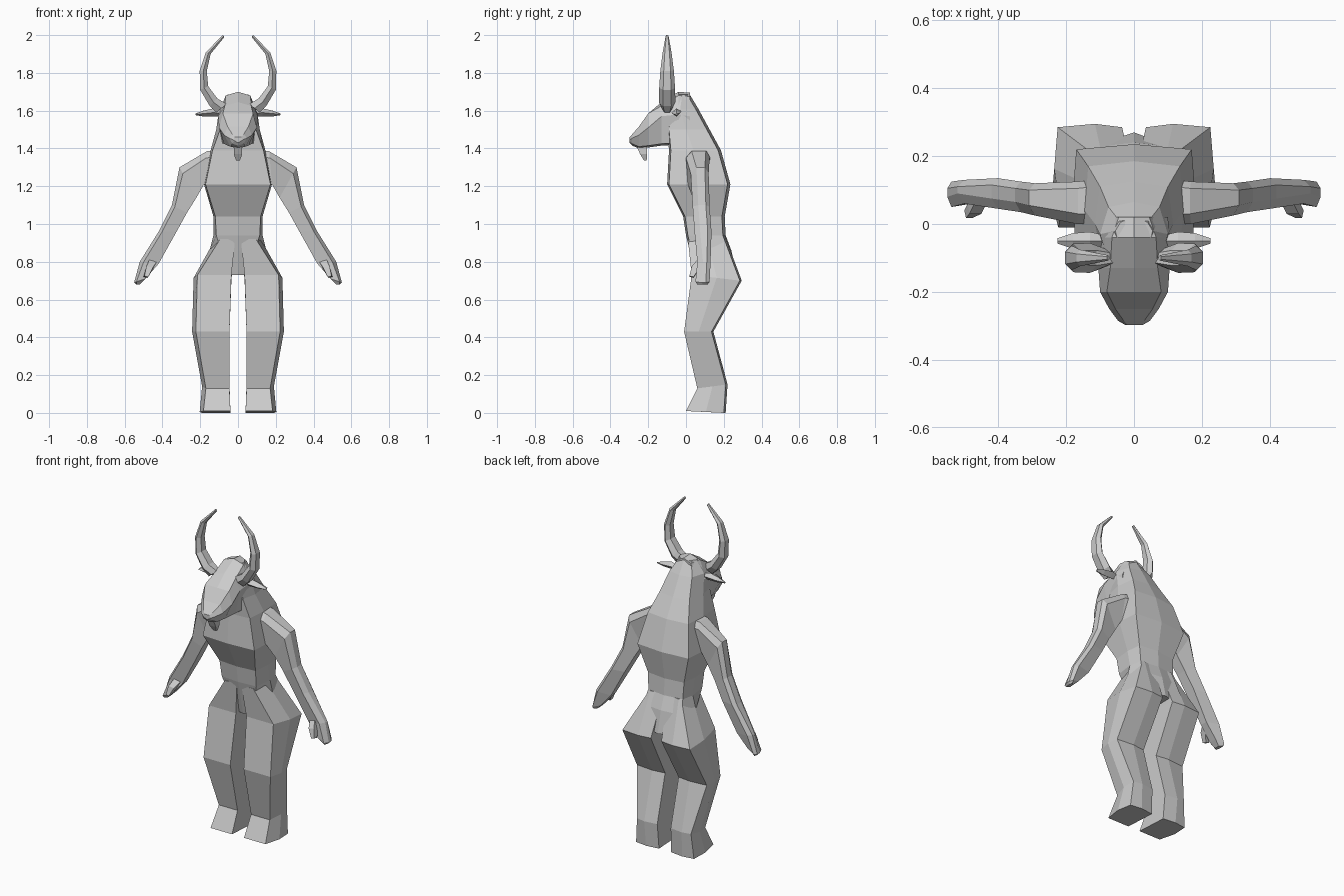
import bpy, bmesh

hide = bpy.data.materials.new("plain_grey")
hide.diffuse_color = (0.6, 0.6, 0.6, 1)


def loft(name, rings, mirror=False):
    """Skin a list of equal-length point rings, capping both ends."""
    bm = bmesh.new()
    vs = [[bm.verts.new(p) for p in r] for r in rings]
    n = len(rings[0])
    for a, b in zip(vs, vs[1:]):
        for i in range(n):
            j = (i + 1) % n
            bm.faces.new((a[i], a[j], b[j], b[i]))
    bm.faces.new(vs[0][::-1])
    bm.faces.new(vs[-1])
    bmesh.ops.recalc_face_normals(bm, faces=bm.faces)
    me = bpy.data.meshes.new(name)
    bm.to_mesh(me)
    bm.free()
    me.materials.append(hide)
    ob = bpy.data.objects.new(name, me)
    bpy.context.collection.objects.link(ob)
    if mirror:
        m = ob.modifiers.new("mirror", 'MIRROR')
        m.use_mirror_merge = False
    return ob


def both(half):
    """Complete a half ring (first and last points on x = 0)."""
    return half + [(-x, y, z) for x, y, z in half[-2:0:-1]]


# Torso, hips and maned neck: z, front y, front half width, side half width,
# side y, back half width, back y
torso = [
    (0.73, 0.05, 0.035, 0.05, 0.15, 0.04, 0.27),
    (0.86, 0.02, 0.09, 0.15, 0.12, 0.13, 0.24),
    (0.94, 0.00, 0.115, 0.13, 0.12, 0.115, 0.21),
    (1.04, -0.015, 0.12, 0.13, 0.10, 0.12, 0.205),
    (1.21, -0.10, 0.172, 0.18, 0.09, 0.17, 0.235),
    (1.39, -0.09, 0.135, 0.145, 0.04, 0.135, 0.185),
    (1.50, -0.10, 0.095, 0.115, 0.00, 0.10, 0.125),
    (1.61, -0.09, 0.085, 0.10, -0.03, 0.075, 0.065),
    (1.685, -0.05, 0.05, 0.055, -0.02, 0.04, 0.02),
]
loft("torso", [both([(0, yf, z), (wf, yf + 0.01, z), (ws, ys, z),
                     (wb, yb - 0.015, z), (0, yb, z)])
               for z, yf, wf, ws, ys, wb, yb in torso])

# Legs: ring corners with the rear a little wider than the front
# (front z, back z, inner x, outer x, front y, back y)
legs = [
    (0.92, 0.94, 0.015, 0.115, 0.01, 0.205),
    (0.73, 0.70, 0.035, 0.235, 0.03, 0.295),
    (0.43, 0.43, 0.045, 0.243, -0.01, 0.145),
    (0.13, 0.15, 0.045, 0.190, 0.06, 0.22),
    (0.01, 0.00, 0.040, 0.203, 0.00, 0.21),
]
loft("leg", [[(a, yf, zf), (b - 0.02, yf, zf),
              (b, yf * 0.5 + yb * 0.5, (zf + zb) / 2),
              (b - 0.01, yb - 0.01, zb), (a + 0.08, yb, zb), (a, yb - 0.01, zb)]
             for zf, zb, a, b, yf, yb in legs], True)

# Arms: outer (x, z), inner (x, z), front y, back y
arms = [
    ((0.12, 1.39), (0.13, 1.21), 0.00, 0.13),
    ((0.165, 1.385), (0.18, 1.21), 0.00, 0.125),
    ((0.31, 1.30), (0.22, 1.14), 0.025, 0.12),
    ((0.35, 1.10), (0.27, 1.06), 0.035, 0.125),
    ((0.42, 0.96), (0.325, 0.96), 0.045, 0.135),
    ((0.52, 0.80), (0.42, 0.79), 0.06, 0.13),
    ((0.55, 0.69), (0.49, 0.71), 0.05, 0.125),
    ((0.54, 0.68), (0.52, 0.68), 0.06, 0.115),
]
rings = []
for (ox, oz), (ix, iz), yf, yb in arms:
    mx, mz = (ox * 0.8 + ix * 0.2), (oz * 0.8 + iz * 0.2)
    rings.append([(mx, yf, mz), (ox, yf + 0.03, oz), (ox, yb - 0.02, oz),
                  (mx, yb, mz), (ix, yb - 0.015, iz), (ix, yf + 0.01, iz)])
loft("arm", rings, True)

# Thumbs
loft("thumb", [
    [(0.43, 0.07, 0.80), (0.47, 0.06, 0.81), (0.48, 0.10, 0.79), (0.44, 0.10, 0.78)],
    [(0.45, 0.03, 0.77), (0.485, 0.03, 0.775), (0.49, 0.06, 0.75), (0.46, 0.06, 0.745)],
    [(0.475, 0.018, 0.72), (0.495, 0.018, 0.725), (0.50, 0.04, 0.72), (0.48, 0.04, 0.715)],
], True)

# Head, lofted from crown to nose: y, top z, top half width,
# cheek half width, cheek z, jaw half width, jaw z
head = [
    (0.02, 1.695, 0.045, 0.10, 1.57, 0.09, 1.45),
    (-0.04, 1.70, 0.065, 0.105, 1.58, 0.09, 1.42),
    (-0.13, 1.645, 0.07, 0.105, 1.57, 0.075, 1.415),
    (-0.20, 1.585, 0.08, 0.100, 1.51, 0.055, 1.405),
    (-0.25, 1.515, 0.055, 0.073, 1.47, 0.04, 1.40),
    (-0.285, 1.475, 0.03, 0.047, 1.455, 0.03, 1.415),
    (-0.298, 1.46, 0.018, 0.025, 1.445, 0.018, 1.43),
]
loft("head", [both([(0, y, zt), (wt, y, zt - 0.02 * (y > -0.2)), (wc, y, zc),
                    (wj, y, zj + 0.01), (0, y, zj)])
              for y, zt, wt, wc, zc, wj, zj in head])

# Chin beard
loft("beard", [[(-w, y - d, z), (w, y - d, z), (w, y + d, z), (-w, y + d, z)]
               for z, y, w, d in [(1.42, -0.235, 0.02, 0.03),
                                  (1.37, -0.225, 0.022, 0.018),
                                  (1.335, -0.215, 0.010, 0.007)]])

# Ears: leaf shapes pointing sideways
loft("ear", [[(x, -0.05 - d, z), (x, -0.05, z + h), (x, -0.05 + d, z + 0.005),
              (x, -0.05, z - h)]
             for x, z, d, h in [(0.08, 1.585, 0.015, 0.014),
                                (0.13, 1.59, 0.027, 0.022),
                                (0.18, 1.585, 0.023, 0.016),
                                (0.225, 1.58, 0.008, 0.004)]], True)

# Horns: outer (x, z), inner (x, z), half depth
horns = [((0.115, 1.59), (0.06, 1.635), 0.028),
         ((0.15, 1.625), (0.11, 1.665), 0.044),
         ((0.200, 1.71), (0.158, 1.73), 0.042),
         ((0.203, 1.81), (0.165, 1.81), 0.036),
         ((0.170, 1.91), (0.145, 1.90), 0.024),
         ((0.080, 2.00), (0.072, 1.99), 0.008)]
loft("horn", [[(ox, -0.10 - d * 0.5, oz), (ox, -0.10 + d * 0.5, oz),
               ((ox + ix) / 2, -0.10 + d, (oz + iz) / 2),
               (ix, -0.10 + d * 0.5, iz), (ix, -0.10 - d * 0.5, iz),
               ((ox + ix) / 2, -0.10 - d, (oz + iz) / 2)]
              for (ox, oz), (ix, iz), d in horns], True)
